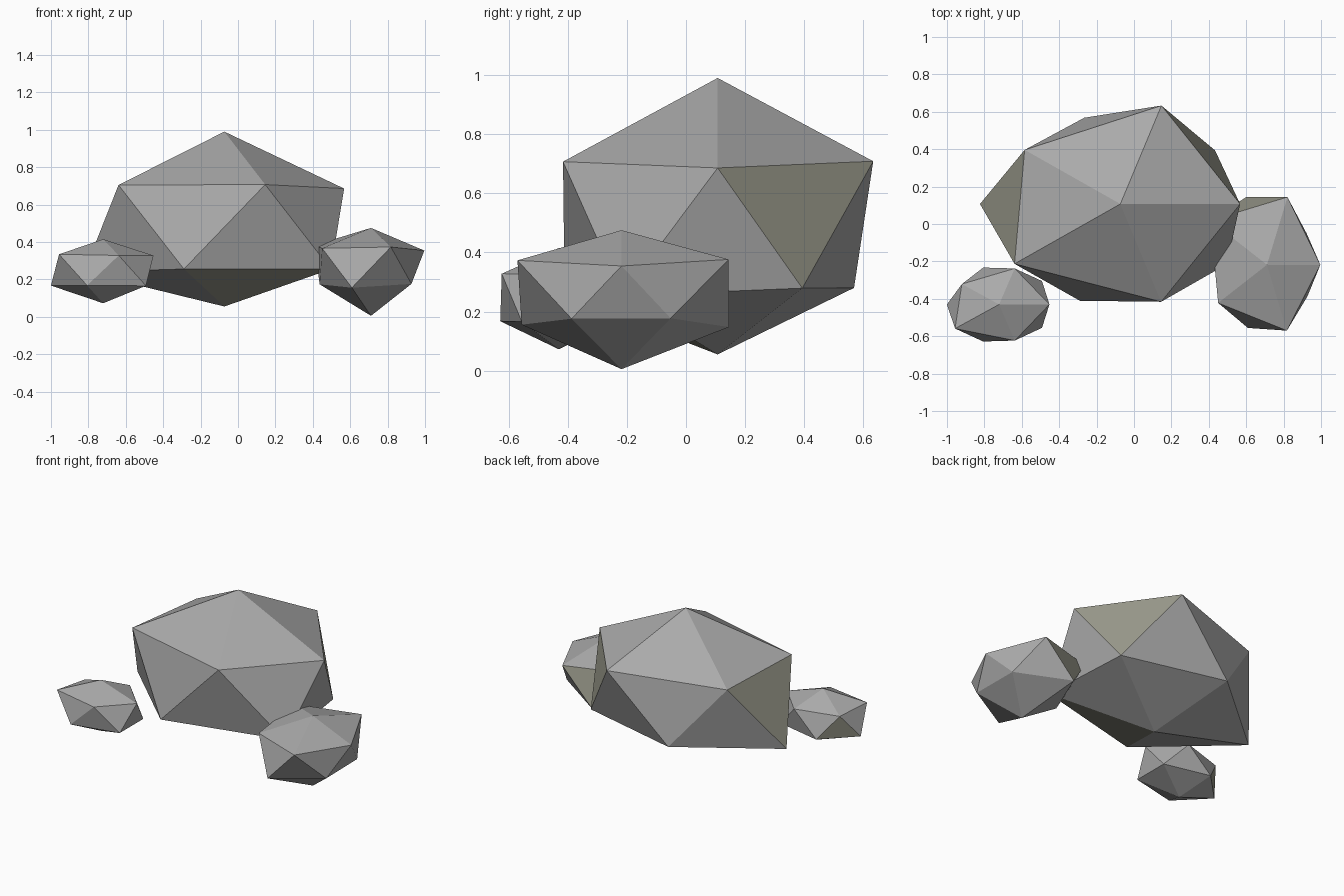
import bpy, bmesh, math
from mathutils import Vector

if "Cube" in bpy.data.objects:
    bpy.data.objects.remove(bpy.data.objects["Cube"])


def make_material(name, rgb):
    m = bpy.data.materials.new(name)
    m.diffuse_color = (*rgb, 1)
    m.use_nodes = True
    m.node_tree.nodes["Principled BSDF"].inputs["Base Color"].default_value = m.diffuse_color
    return m


stone = make_material("grey stone", (0.40, 0.40, 0.40))
moss = make_material("mossy stone", (0.31, 0.31, 0.25))


def ring_order(v):
    # bottom to top, then anticlockwise from +x
    return round(v.co.z, 2), round(math.degrees(math.atan2(v.co.y, v.co.x))) % 360


def rock(name, centre, stretch, radii, mossy):
    """Icosahedron with uneven radii; the faces nearest the mossy directions get moss."""
    bm = bmesh.new()
    bmesh.ops.create_icosphere(bm, subdivisions=1, radius=1)
    for d in mossy:
        d = Vector(d).normalized()
        face = max(bm.faces, key=lambda f: f.calc_center_median().dot(d))
        face.material_index = 1
    for v, r in zip(sorted(bm.verts, key=ring_order), radii):
        v.co = Vector(centre) + v.co * Vector((r, r, r)).x * 1.0
        offset = v.co - Vector(centre)
        v.co = Vector(centre) + Vector([o * s for o, s in zip(offset, stretch)])
    mesh = bpy.data.meshes.new(name)
    bm.to_mesh(mesh)
    bm.free()
    mesh.materials.append(stone)
    mesh.materials.append(moss)
    bpy.context.collection.objects.link(bpy.data.objects.new(name, mesh))


# radii: bottom point, lower ring of five, upper ring of five, top point
rock("large_boulder", (-0.073, 0.107, 0.48), (1, 0.778, 0.642),
     [0.662, 0.70, 0.697, 0.839, 0.782, 0.787,
      0.716, 0.795, 0.707, 0.782, 0.79, 0.794],
     [(-2.34, 0, 0.45), (1.89, 1.38, 0.45), (0.45, -1.38, -1.89)])

rock("right_rock", (0.711, -0.218, 0.262), (0.93, 1, 0.6),
     [0.428, 0.316, 0.427, 0.33, 0.397, 0.3215,
      0.343, 0.4256, 0.45, 0.388, 0.4138, 0.355],
     [(-0.72, 2.23, 0.45)])

rock("left_rock", (-0.721, -0.43, 0.2486), (1.33, 1, 0.78),
     [0.226, 0.238, 0.2316, 0.2347, 0.233, 0.238,
      0.226, 0.226, 0.207, 0.245, 0.227, 0.213],
     [(-1.89, 1.38, -0.45)])
